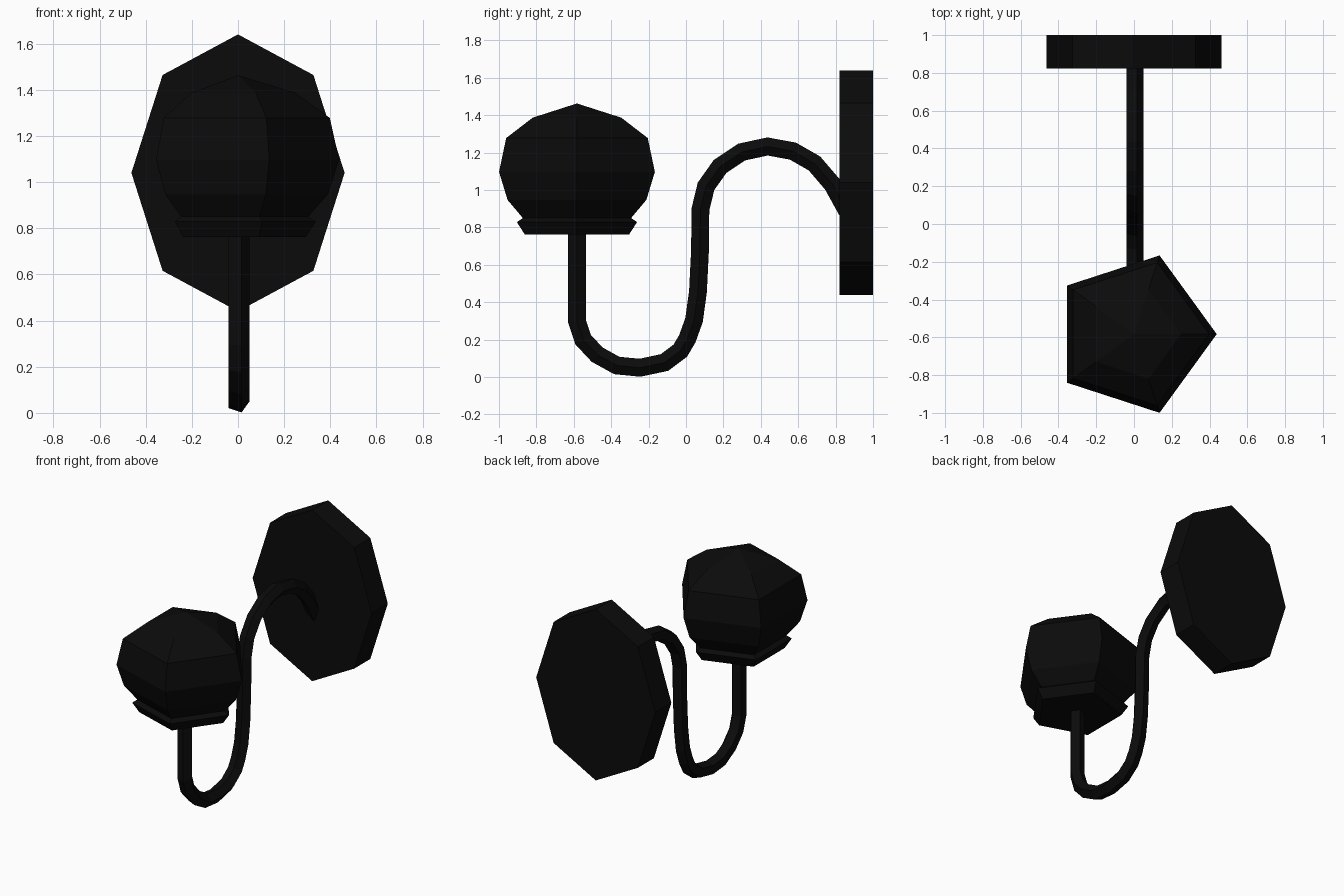
import bpy
import bmesh
from math import sin, cos, pi
from mathutils import Vector

if "Cube" in bpy.data.objects:
    bpy.data.objects.remove(bpy.data.objects["Cube"])

# Single near-black metal finish
BLACK = (0.0033, 0.0033, 0.0033, 1)
black = bpy.data.materials.new("black_metal")
black.use_nodes = True
black.diffuse_color = BLACK
black.node_tree.nodes["Principled BSDF"].inputs["Base Color"].default_value = BLACK


def loft(name, rings):
    """Skin a list of equal-sided rings, capping both ends; one-point rings become tips."""
    bm = bmesh.new()
    loops = [[bm.verts.new(p) for p in ring] for ring in rings]
    for a, b in zip(loops, loops[1:]):
        for i in range(len(a)):
            j = (i + 1) % len(a)
            if len(b) == 1:
                bm.faces.new((a[i], a[j], b[0]))
            else:
                bm.faces.new((a[i], a[j], b[j], b[i]))
    for end in (loops[0], loops[-1]):
        if len(end) > 2:
            bm.faces.new(end)
    bmesh.ops.recalc_face_normals(bm, faces=bm.faces)
    mesh = bpy.data.meshes.new(name)
    bm.to_mesh(mesh)
    bm.free()
    mesh.materials.append(black)
    obj = bpy.data.objects.new(name, mesh)
    bpy.context.collection.objects.link(obj)
    return obj


def polygon(center, u, v, sides):
    """Ring of points around center, first point along u."""
    return [center + u * cos(2 * pi * i / sides) + v * sin(2 * pi * i / sides)
            for i in range(sides)]


X, Y, Z = Vector((1, 0, 0)), Vector((0, 1, 0)), Vector((0, 0, 1))
LAMP_Y = -0.583

# Wall plate: tall octagon
loft("wall_plate", [polygon(Vector((0, y, 1.04)), X * 0.462, Z * 0.6, 8)
                    for y in (0.822, 1.0)])

# Five-sided shade with its collar: (radius, height)
collar = [(0.293, 0.762), (0.338, 0.829), (0.304, 0.85)]
globe = [(0.304, 0.85), (0.39, 0.947), (0.438, 1.097), (0.398, 1.278), (0.249, 1.387)]


def turned(profile):
    return [polygon(Vector((0, LAMP_Y, z)), X * r, Y * r, 5) for r, z in profile]


loft("shade_collar", turned(collar))
loft("shade", turned(globe) + [[Vector((0, LAMP_Y, 1.463))]])

# Swan-neck arm: centreline (y, z) from the shade to the wall plate
path = [(LAMP_Y, 0.80), (LAMP_Y, 0.30), (-0.55, 0.20), (-0.475, 0.12), (-0.37, 0.062),
        (-0.246, 0.05), (-0.115, 0.078), (-0.03, 0.142), (0.007, 0.205), (0.043, 0.305),
        (0.064, 0.457), (0.075, 0.68), (0.077, 0.896), (0.107, 1.02), (0.182, 1.126),
        (0.297, 1.203), (0.436, 1.233), (0.572, 1.208), (0.687, 1.142),
        (0.783, 1.03), (0.86, 0.89)]
points = [Vector((0, y, z)) for y, z in path]
rings = []
for i, p in enumerate(points):
    before = (p - points[i - 1]).normalized() if i else (points[1] - p).normalized()
    after = (points[i + 1] - p).normalized() if i + 1 < len(points) else before
    tangent = (before + after).normalized()
    side = tangent.cross(X) / tangent.dot(before)
    rings.append(polygon(p, X * 0.05, side * 0.05, 5))
loft("arm", rings)
